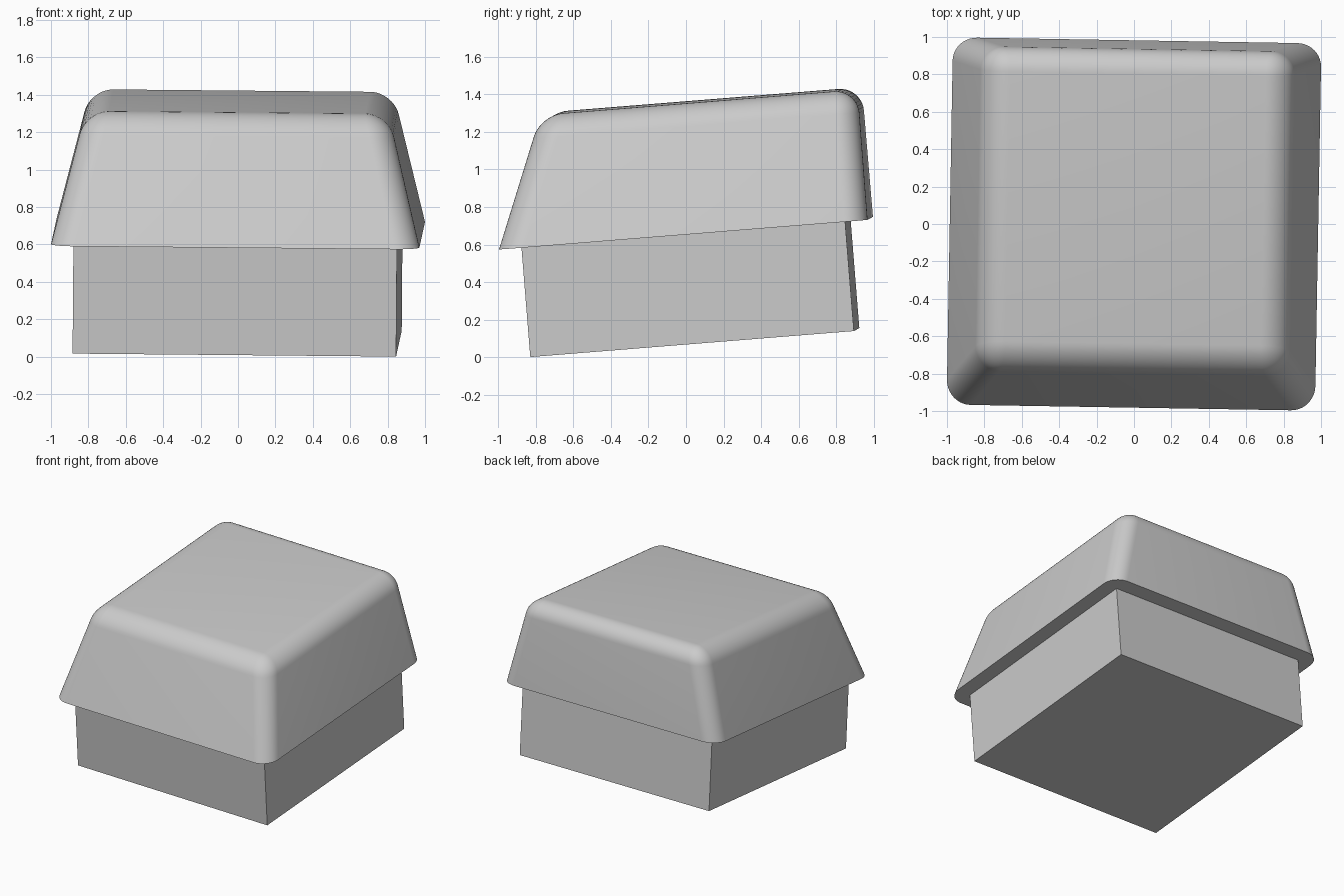
import bpy, bmesh
from math import radians

cube = bpy.data.objects.get("Cube")
if cube:
    bpy.data.objects.remove(cube, do_unlink=True)

grey = bpy.data.materials.new("light grey")
grey.use_nodes = True
colour = (0.6, 0.6, 0.6, 1)
grey.diffuse_color = colour
grey.node_tree.nodes["Principled BSDF"].inputs["Base Color"].default_value = colour


def add_block(name, half, bottom, top, top_half_x, top_front, top_back, bevel=0):
    """Square block with a shaped top and optional rounding above its lower rim."""
    bm = bmesh.new()
    bmesh.ops.create_cube(bm, size=2)
    for v in bm.verts:
        x, y, z = v.co
        if z > 0:
            v.co = (x * top_half_x, top_back if y > 0 else top_front, top)
        else:
            v.co = (x * half, y * half, bottom)
    if bevel:
        edges = [e for e in bm.edges if any(v.co.z > bottom + 0.01 for v in e.verts)]
        bmesh.ops.bevel(bm, geom=edges, offset=bevel, offset_type='OFFSET',
                        segments=10, profile=0.5, affect='EDGES')
    bmesh.ops.recalc_face_normals(bm, faces=bm.faces[:])
    mesh = bpy.data.meshes.new(name)
    bm.to_mesh(mesh)
    bm.free()
    mesh.materials.append(grey)
    obj = bpy.data.objects.new(name, mesh)
    bpy.context.collection.objects.link(obj)
    # The whole model leans slightly: yaw first, then roll, then pitch
    obj.rotation_mode = 'ZYX'
    obj.rotation_euler = (radians(4.6), radians(0.45), radians(-1))
    obj.location = (0, 0, 0.661)
    bpy.ops.object.select_all(action='DESELECT')
    obj.select_set(True)
    bpy.context.view_layer.objects.active = obj
    bpy.ops.object.shade_smooth_by_angle(angle=radians(30))
    return obj


# Rounded cap: sloped front and sides, upright back
add_block("cap", 0.985, 0, 0.695, 0.81, -0.71, 0.985, bevel=0.125)

# Plain square base under the cap
add_block("base", 0.865, -0.585, 0.01, 0.865, -0.865, 0.865)
